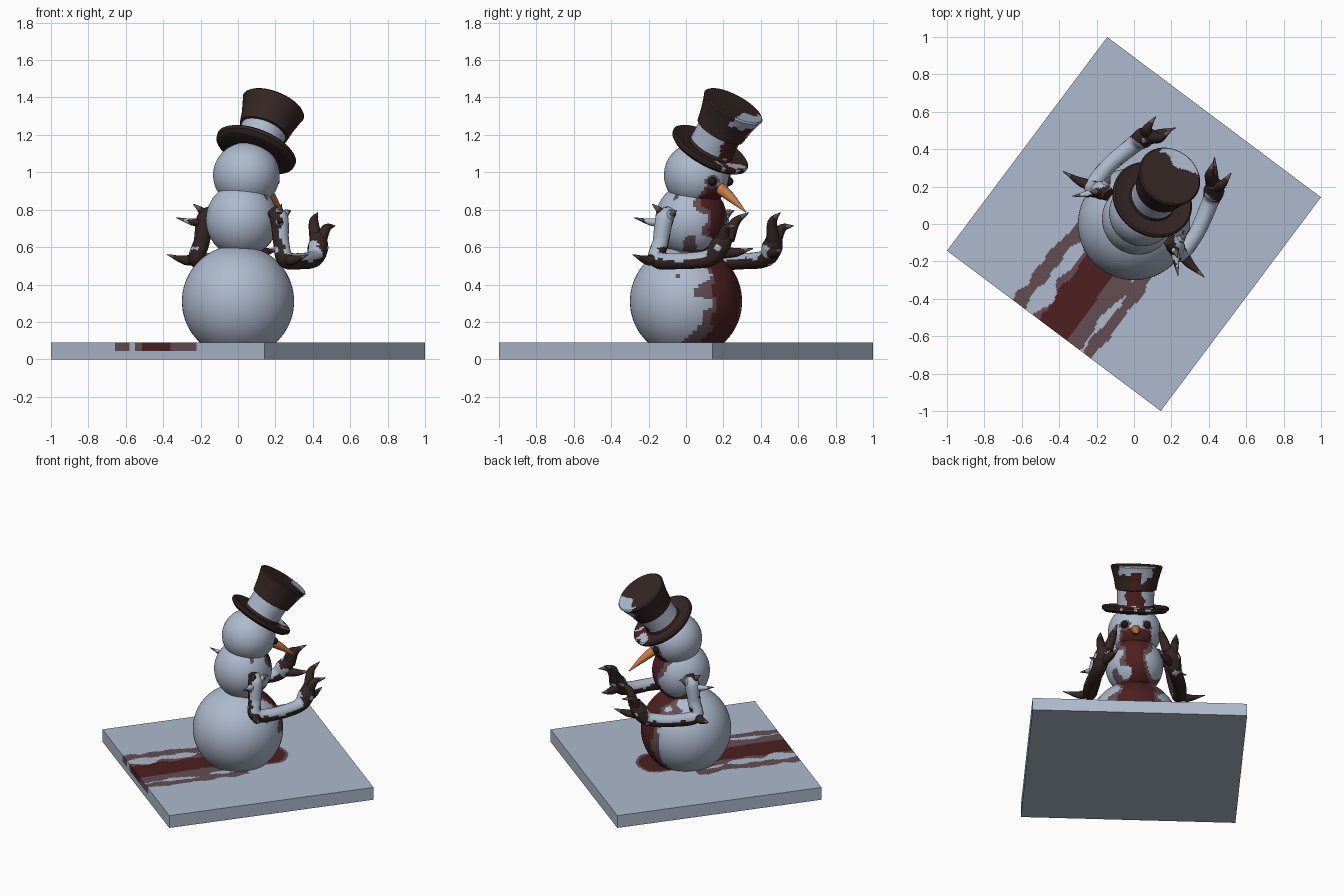
import bpy, bmesh, math
from mathutils import Matrix, Vector, noise

if "Cube" in bpy.data.objects:
    bpy.data.objects.remove(bpy.data.objects["Cube"])

# The snowman is built facing +y, then everything is turned on the spot
TURN = Matrix.Rotation(-math.atan2(0.6, 0.8), 4, 'Z')
COLOURS = {
    'snow': (0.42, 0.49, 0.61), 'dark_brown': (0.035, 0.019, 0.017),
    'deep_red': (0.075, 0.014, 0.014), 'red_stain': (0.125, 0.075, 0.085),
    'orange': (0.60, 0.20, 0.06), 'black': (0.012, 0.011, 0.012),
    'claw_grey': (0.13, 0.095, 0.10),
}
NAMES = list(COLOURS)
MATS = []
for n, c in COLOURS.items():
    m = bpy.data.materials.new(n)
    m.diffuse_color = (*c, 1)
    m.use_nodes = True
    m.node_tree.nodes["Principled BSDF"].inputs["Base Color"].default_value = m.diffuse_color
    MATS.append(m)


def wob(p, f=9.0, seed=0.0):
    return noise.noise(Vector((p.x * f + seed, p.y * f, p.z * f + 3.1)))


def finish(bm, name, rule, mat=Matrix(), angle=40):
    """Colour faces with rule(centre, normal) and make the object."""
    bmesh.ops.recalc_face_normals(bm, faces=bm.faces)
    bm.normal_update()
    me = bpy.data.meshes.new(name)
    used = []
    for f in bm.faces:
        c = rule if isinstance(rule, str) else rule(f.calc_center_median(), f.normal)
        if c not in used:
            used.append(c)
        f.material_index = used.index(c)
    bm.to_mesh(me)
    bm.free()
    for c in used:
        me.materials.append(MATS[NAMES.index(c)])
    ob = bpy.data.objects.new(name, me)
    bpy.context.collection.objects.link(ob)
    ob.matrix_world = TURN @ mat
    bpy.ops.object.select_all(action='DESELECT')
    ob.select_set(True)
    bpy.context.view_layer.objects.active = ob
    bpy.ops.object.shade_smooth_by_angle(angle=math.radians(angle))
    return ob


def skin(bm, rings):
    for a, b in zip(rings, rings[1:]):
        k = max(len(a), len(b))
        for i in range(k):
            q = [a[i % len(a)], a[(i + 1) % len(a)], b[(i + 1) % len(b)], b[i % len(b)]]
            bm.faces.new(list(dict.fromkeys(q)))


def lathe(name, profile, rule, mat=Matrix(), seg=72, step=0.012):
    bm = bmesh.new()
    pts = [profile[0]]
    for a, b in zip(profile, profile[1:]):
        n = max(1, math.ceil(math.dist(a, b) / step))
        pts += [(a[0] + (b[0] - a[0]) * i / n, a[1] + (b[1] - a[1]) * i / n) for i in range(1, n + 1)]
    rings = []
    for r, z in pts:
        k = seg if r > 1e-5 else 1
        rings.append([bm.verts.new((r * math.cos(i * math.tau / seg), r * math.sin(i * math.tau / seg), z))
                      for i in range(k)])
    skin(bm, rings)
    return finish(bm, name, rule, mat)


def ball(name, y, z, r, h, rule):
    prof = [(r * math.sin(t * math.pi / 40), -h * math.cos(t * math.pi / 40)) for t in range(41)]
    prof[0], prof[-1] = (0, -h), (0, h)
    return lathe(name, prof, rule, Matrix.Translation((0, y, z)))


def tube(bm, path, radii, seg=14, sub=8):
    P = [Vector(p) for p in path]
    E = [2 * P[0] - P[1]] + P + [2 * P[-1] - P[-2]]
    pts = []
    for i in range(len(P) - 1):
        a, b, c, d = E[i:i + 4]
        for k in range(sub):
            t = k / sub
            q = 0.5 * (2 * b + (c - a) * t + (2 * a - 5 * b + 4 * c - d) * t * t + (3 * b - a - 3 * c + d) * t ** 3)
            pts.append((q, radii[i] + (radii[i + 1] - radii[i]) * t))
    pts.append((P[-1], radii[-1]))
    u, rings = Vector((0.3, 0.5, 0.81)), [[bm.verts.new(P[0])]]
    for i, (q, r) in enumerate(pts):
        d = (pts[min(i + 1, len(pts) - 1)][0] - pts[max(i - 1, 0)][0]).normalized()
        u = (u - d * u.dot(d)).normalized()
        v = d.cross(u)
        rings.append([bm.verts.new(q + r * (u * math.cos(j * math.tau / seg) + v * math.sin(j * math.tau / seg)))
                      for j in range(seg)])
    rings.append([bm.verts.new(P[-1])])
    skin(bm, rings)


# Snow slab with the stain trail behind and a pool in front
def slab_rule(p, n):
    if p.z < 0.05:
        return 'snow'
    w, v = wob(p, 9), wob(p, 5, 7)
    if p.y < 0:
        if abs(p.x + 0.01) < 0.09 + 0.025 * w:
            return 'deep_red'
        if abs(p.x) < 0.17 + 0.13 * v + 0.04 * w or (abs(abs(p.x) - 0.225) < 0.035 + 0.04 * w and p.y > -0.72):
            return 'red_stain'
        return 'snow'
    d = math.hypot(p.x * 0.85, p.y - 0.21) + 0.02 * w
    return 'deep_red' if d < 0.115 else 'red_stain' if d < 0.135 else 'snow'


bm = bmesh.new()
bmesh.ops.create_grid(bm, x_segments=150, y_segments=150, size=0.714)
rim = [e for e in bm.edges if e.is_boundary]
for z in (0.045, 0.0):
    for v in bm.verts:
        if z == 0.045:
            v.co.z = 0.09
    new = bmesh.ops.extrude_edge_only(bm, edges=rim)['geom']
    for v in new:
        if isinstance(v, bmesh.types.BMVert):
            v.co.z = z
    rim = [e for e in new if isinstance(e, bmesh.types.BMEdge) and e.is_boundary]
bmesh.ops.edgeloop_fill(bm, edges=rim)
finish(bm, 'snow_slab', slab_rule)


# Three snow balls, stained down the front
def front_stain(red, stain, seed):
    def rule(p, n):
        if p.y < 0:
            return 'snow'
        w = wob(p, 10, seed)
        if abs(p.x) < red + 0.06 * w:
            return 'deep_red'
        return 'red_stain' if abs(p.x) < stain + 0.14 * w else 'snow'
    return rule


EYES = [Vector((s * 0.078, 0.162, -0.035)) for s in (-1, 1)]


def head_rule(p, n):
    if p.y < 0:
        return 'snow'
    if min((p - e).length for e in EYES) < 0.038 + 0.012 * wob(p, 25):
        return 'red_stain'
    if p.z < -0.07 and abs(p.x) < 0.085 + 0.04 * wob(p, 16):
        return 'deep_red'
    return 'red_stain' if p.z < -0.06 and abs(p.x) < 0.105 else 'snow'


ball('lower_body', 0, 0.31, 0.30, 0.30, front_stain(0.10, 0.15, 2))
ball('middle_body', 0.035, 0.745, 0.192, 0.20, front_stain(0.065, 0.11, 5))
ball('head', 0.075, 0.985, 0.178, 0.175, head_rule)

# Eyes and carrot nose
for e, side in zip(EYES, ('left', 'right')):
    bm = bmesh.new()
    bmesh.ops.create_uvsphere(bm, u_segments=20, v_segments=12, radius=0.024)
    finish(bm, side + '_eye', 'black', Matrix.Translation(e * 0.96 + Vector((0, 0.075, 0.985))))
bm = bmesh.new()
tube(bm, [(0, 0.21, 0.925), (0, 0.30, 0.865), (0, 0.40, 0.787)], [0.035, 0.025, 0.003])
finish(bm, 'carrot_nose', 'orange')


# Tall hat, tipped forward
def hat_rule(p, n):
    w, front = wob(p, 14, 4), p.y > 0
    if p.z < 0.034:                                   # brim
        if front and p.y > 0.12 and n.z > -0.5 and abs(p.x) < 0.09 + 0.05 * w:
            return 'snow' if w > 0.1 else 'deep_red'
        return 'dark_brown'
    if p.z < 0.13 and math.hypot(p.x, p.y) < 0.135:   # band
        return 'deep_red' if front and abs(p.x) < 0.055 + 0.05 * w else 'snow'
    if n.z > 0.7:                                     # top
        return 'snow' if p.y > 0.085 + 0.06 * w and abs(p.x) < 0.12 else 'dark_brown'
    if front and abs(p.x) < 0.04 + 0.02 * w and p.z < 0.255:
        return 'deep_red'
    if front and abs(p.x) < 0.10 + 0.05 * w and p.z > 0.215 + 0.05 * w:
        return 'snow'
    return 'dark_brown'


HAT = [(0, -0.024), (0.13, -0.024), (0.20, -0.016), (0.222, 0.002), (0.224, 0.018), (0.214, 0.026),
       (0.17, 0.018), (0.128, 0.016), (0.122, 0.034), (0.124, 0.13), (0.136, 0.134), (0.148, 0.20),
       (0.170, 0.278), (0.174, 0.288), (0.166, 0.296), (0, 0.294)]
lathe('top_hat', HAT, hat_rule,
      Matrix.Translation((0, 0.155, 1.112)) @ Matrix.Rotation(math.radians(-34), 4, 'X'))

# Crooked arms with clawed hands, mirrored
LIMB = [(0.20, 0.045, 0.79), (0.245, 0.04, 0.75), (0.265, 0.03, 0.63), (0.295, 0.03, 0.535),
        (0.295, 0.17, 0.525), (0.255, 0.34, 0.54), (0.235, 0.40, 0.60), (0.215, 0.43, 0.66)]
LIMB_R = [0.035, 0.05, 0.043, 0.046, 0.043, 0.046, 0.056, 0.04]
# each claw: base, middle, tip, radius
CLAWS = {
    'outer_finger': ((0.235, 0.42, 0.63), (0.25, 0.455, 0.70), (0.252, 0.53, 0.714), 0.034),
    'inner_finger': ((0.20, 0.43, 0.64), (0.165, 0.455, 0.735), (0.14, 0.525, 0.785), 0.036),
    'thumb': ((0.23, 0.39, 0.57), (0.18, 0.47, 0.572), (0.13, 0.545, 0.592), 0.034),
    'elbow_spike': ((0.28, 0.04, 0.54), (0.36, 0.01, 0.53), (0.472, -0.002, 0.56), 0.036),
    'shoulder_spike': ((0.25, 0.03, 0.73), (0.295, -0.02, 0.735), (0.354, -0.08, 0.757), 0.026),
    'shoulder_tip': ((0.235, 0.045, 0.75), (0.26, 0.02, 0.795), (0.295, -0.005, 0.83), 0.028),
    'shoulder_knob': ((0.24, 0.05, 0.74), (0.25, 0.09, 0.78), (0.255, 0.13, 0.795), 0.03),
}
for s, side in ((-1, 'left'), (1, 'right')):
    def flip(pts):
        return [(s * x, y, z) for x, y, z in pts]

    def arm_rule(p, n):
        w = 0.5 * wob(p, 14, 6)
        if p.z > 0.60 and p.y < 0.2:
            return 'snow' if n.x * s + 0.5 * n.y + w > 0.25 else 'dark_brown'
        if p.y < 0.36:
            return 'snow' if n.z + w > 0.2 else 'dark_brown'
        return 'snow' if w > 0.16 else 'dark_brown'

    bm = bmesh.new()
    tube(bm, flip(LIMB), LIMB_R, seg=20, sub=14)
    finish(bm, side + '_arm', arm_rule, angle=60)
    for name, (a, b, c, r) in CLAWS.items():
        def claw_rule(p, n):
            tip = (p - Vector((s * c[0], c[1], c[2]))).length < 0.045
            snowy = 'shoulder' in name and wob(p, 14) > -0.1
            return 'claw_grey' if tip else 'snow' if snowy else 'dark_brown'
        bm = bmesh.new()
        tube(bm, flip((a, b, c)), [r, r * 0.72, 0.002])
        finish(bm, side + '_' + name, claw_rule, angle=60)
